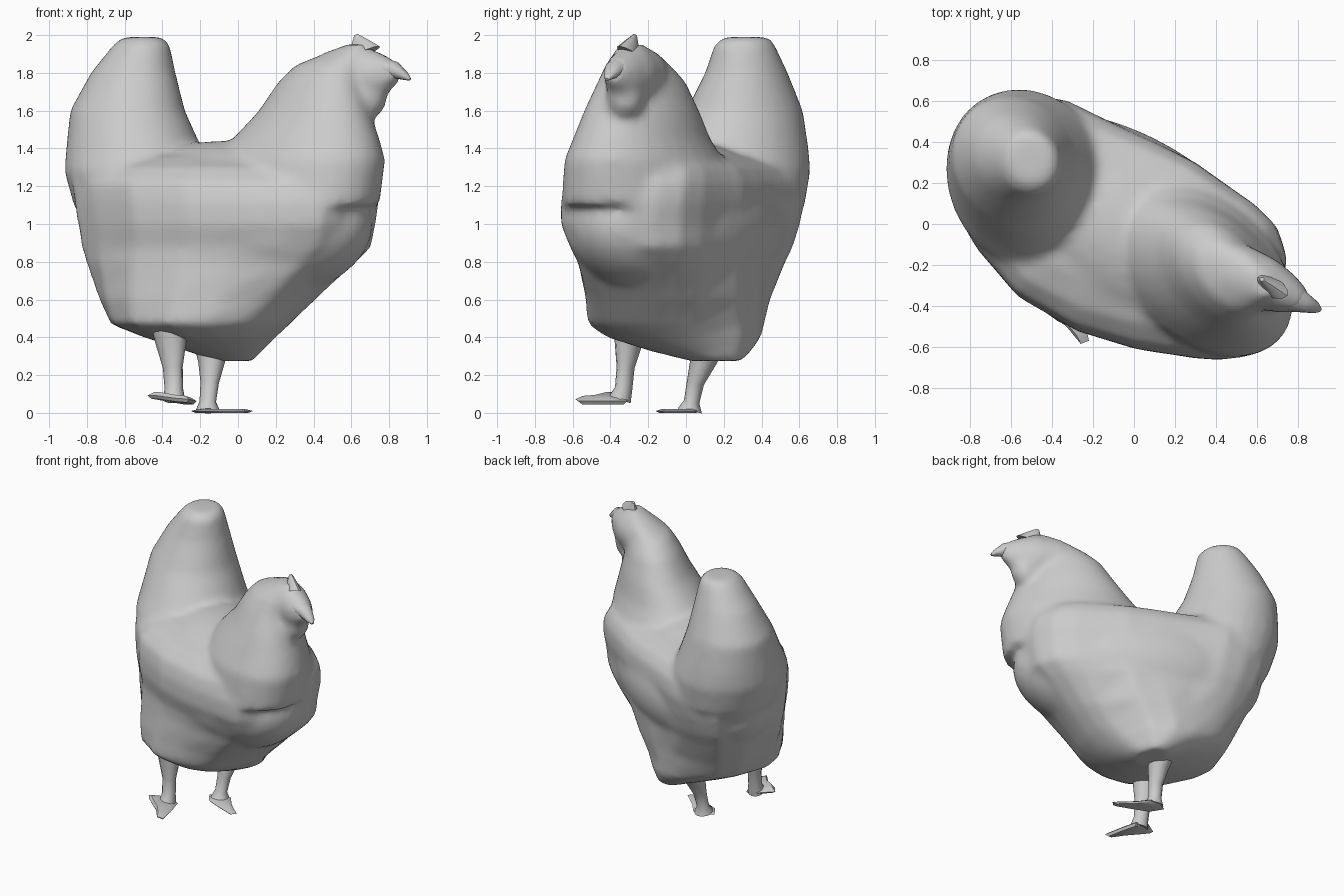
import bpy, bmesh, math
from mathutils import Vector, Matrix

if "Cube" in bpy.data.objects:
    bpy.data.objects.remove(bpy.data.objects["Cube"])

HEADING = Matrix.Rotation(math.radians(-30), 4, 'Z')   # direction the bird faces


def make_object(name, bm, angle=40):
    bmesh.ops.recalc_face_normals(bm, faces=bm.faces)
    mesh = bpy.data.meshes.new(name)
    bm.to_mesh(mesh)
    bm.free()
    obj = bpy.data.objects.new(name, mesh)
    bpy.context.collection.objects.link(obj)
    bpy.ops.object.select_all(action='DESELECT')
    obj.select_set(True)
    bpy.context.view_layer.objects.active = obj
    bpy.ops.object.shade_smooth_by_angle(angle=math.radians(angle))
    return obj


def loft(bm, rings):
    loops = [[bm.verts.new(p) for p in ring] for ring in rings]
    n = len(loops[0])
    for a, b in zip(loops, loops[1:]):
        for i in range(n):
            j = (i + 1) % n
            bm.faces.new((a[i], a[j], b[j], b[i]))
    bm.faces.new(loops[0][::-1])
    bm.faces.new(loops[-1])


def slices(table, skew, plan=None):
    """Ovals from rows of height, x range, y range; blended to a plan outline higher up."""
    rings = []
    n = len(plan) if plan else 28
    for z, x0, x1, y0, y1 in table:
        w = min(1, max(0, (z - .4) / .5)) if plan else 0
        ring = []
        for i in range(n):
            t = 2 * math.pi * i / n
            p = Vector((math.cos(t), math.sin(t - skew)))
            if plan:
                q = Vector(((plan[i][0] + .075) / .835, plan[i][1] / .655))
                a = math.atan2(q.y, q.x)
                p = Vector((math.cos(a), math.sin(a))).lerp(q, w)
            ring.append(((x0 + x1) / 2 + (x1 - x0) / 2 * p.x,
                         (y0 + y1) / 2 + (y1 - y0) / 2 * p.y, z))
        rings.append(ring)
    return rings


def ellipsoid(bm, centre, radii):
    m = Matrix.Translation(centre) @ HEADING @ Matrix.Diagonal((*radii, 1))
    bmesh.ops.create_icosphere(bm, subdivisions=4, radius=1, matrix=m)


def tube(bm, stations, n=12):
    """Oval tube through stations of centre, side radius and other radius."""
    path = [Vector(s[0]) for s in stations]
    rings = []
    for i, (c, r1, r2) in enumerate(stations):
        d = (path[min(i + 1, len(path) - 1)] - path[max(i - 1, 0)]).normalized()
        side = HEADING @ Vector((0, 1, 0))
        side = (side - d * side.dot(d)).normalized()
        other = d.cross(side)
        rings.append([path[i] + side * r1 * math.cos(t) + other * r2 * math.sin(t)
                      for t in (2 * math.pi * k / n for k in range(n))])
    loft(bm, rings)


# Plan outline of the body, seen from above
PLAN = [(.76, -.15), (.71, 0), (.6, .11), (.3, .32), (.1, .42), (-.1, .51), (-.35, .63),
        (-.52, .655), (-.7, .62), (-.83, .42), (-.91, .08), (-.8, -.11), (-.6, -.34),
        (-.3, -.51), (0, -.6), (.3, -.645), (.45, -.655), (.55, -.59), (.68, -.41), (.74, -.27)]

# Trunk, back, tail, neck and head volumes, fused into one skin
bm = bmesh.new()
loft(bm, slices([
    (.275, -.12, .08, .02, .30), (.33, -.28, .13, -.20, .35),
    (.40, -.50, .20, -.42, .40), (.47, -.68, .28, -.53, .43),
    (.60, -.74, .42, -.55, .47), (.80, -.81, .63, -.59, .54),
    (.88, -.83, .71, -.62, .57), (1.0, -.85, .73, -.665, .605),
    (1.12, -.87, .75, -.665, .63), (1.22, -.88, .74, -.63, .62),
    (1.30, -.80, .68, -.53, .54), (1.36, -.60, .50, -.36, .36)], .3, PLAN))
ellipsoid(bm, (-.06, -.04, 1.0), (.85, .48, .44))
loft(bm, slices([
    (1.0, -.82, -.10, -.20, .58), (1.1, -.87, -.10, -.24, .63), (1.28, -.92, -.12, -.22, .66),
    (1.4, -.91, -.19, -.13, .65), (1.6, -.89, -.28, 0, .62),
    (1.8, -.78, -.33, .10, .54), (1.95, -.66, -.36, .15, .47),
    (1.99, -.61, -.40, .20, .44)], .1))
loft(bm, slices([
    (1.1, -.20, .75, -.66, .33), (1.34, -.12, .78, -.645, .20),
    (1.45, -.03, .75, -.60, .13), (1.6, .11, .70, -.54, .07),
    (1.75, .21, .65, -.47, 0), (1.84, .30, .66, -.43, -.08),
    (1.9, .45, .67, -.39, -.14), (1.95, .57, .68, -.36, -.22)], .4))
tube(bm, [((.48, -.22, 1.79), .14, .13), ((.64, -.29, 1.79), .13, .155),
          ((.75, -.345, 1.79), .10, .125), ((.84, -.385, 1.81), .05, .06)], 20)
ellipsoid(bm, (.69, -.32, 1.675), (.10, .10, .12))
body = make_object("body", bm, 60)
remesh = body.modifiers.new("fuse", 'REMESH')
remesh.mode = 'VOXEL'
remesh.voxel_size = .025
remesh.use_smooth_shade = True
smooth = body.modifiers.new("soften", 'SMOOTH')
smooth.factor = .5
smooth.iterations = 8


# Beak, comb and legs
def tube_part(name, stations):
    bm = bmesh.new()
    tube(bm, stations)
    make_object(name, bm)


tube_part("beak", [((.76, -.355, 1.825), .075, .06), ((.83, -.385, 1.815), .05, .045),
                   ((.89, -.41, 1.78), .028, .02), ((.91, -.42, 1.765), .01, .008)])
tube_part("comb", [((.66, -.30, 1.90), .05, .11), ((.645, -.285, 1.95), .03, .06),
                   ((.625, -.27, 2.0), .01, .012)])
tube_part("far_leg", [((-.14, .13, .42), .11, .11), ((-.14, .09, .27), .068, .072),
                      ((-.15, .05, .16), .045, .05), ((-.16, .03, .06), .04, .045),
                      ((-.16, .02, .01), .065, .065)])
tube_part("near_leg", [((-.36, -.28, .50), .11, .11), ((-.355, -.305, .37), .07, .085),
                       ((-.345, -.32, .24), .045, .055), ((-.34, -.33, .13), .045, .05),
                       ((-.34, -.35, .07), .06, .06)])


# Feet
def foot(name, outline, low, thick):
    bm = bmesh.new()
    cx = sum(p[0] for p in outline) / len(outline)
    cy = sum(p[1] for p in outline) / len(outline)
    loft(bm, [[(cx + (x - cx) * k, cy + (y - cy) * k, low + h + z) for x, y, z in outline]
              for k, h in ((.85, 0), (1, thick * .5), (.75, thick))])
    make_object(name, bm)


foot("far_foot", [(-.25, .02, 0), (-.20, -.06, 0), (-.08, -.11, 0), (.05, -.16, 0),
                  (.08, -.13, 0), (-.04, -.02, 0), (-.10, .06, 0), (-.17, .07, 0)], 0, .02)
foot("near_foot", [(-.48, -.37, .03), (-.44, -.42, .03), (-.33, -.50, .015), (-.26, -.585, .01),
                   (-.22, -.57, 0), (-.25, -.42, 0), (-.28, -.31, 0), (-.38, -.30, .02)], .045, .035)
